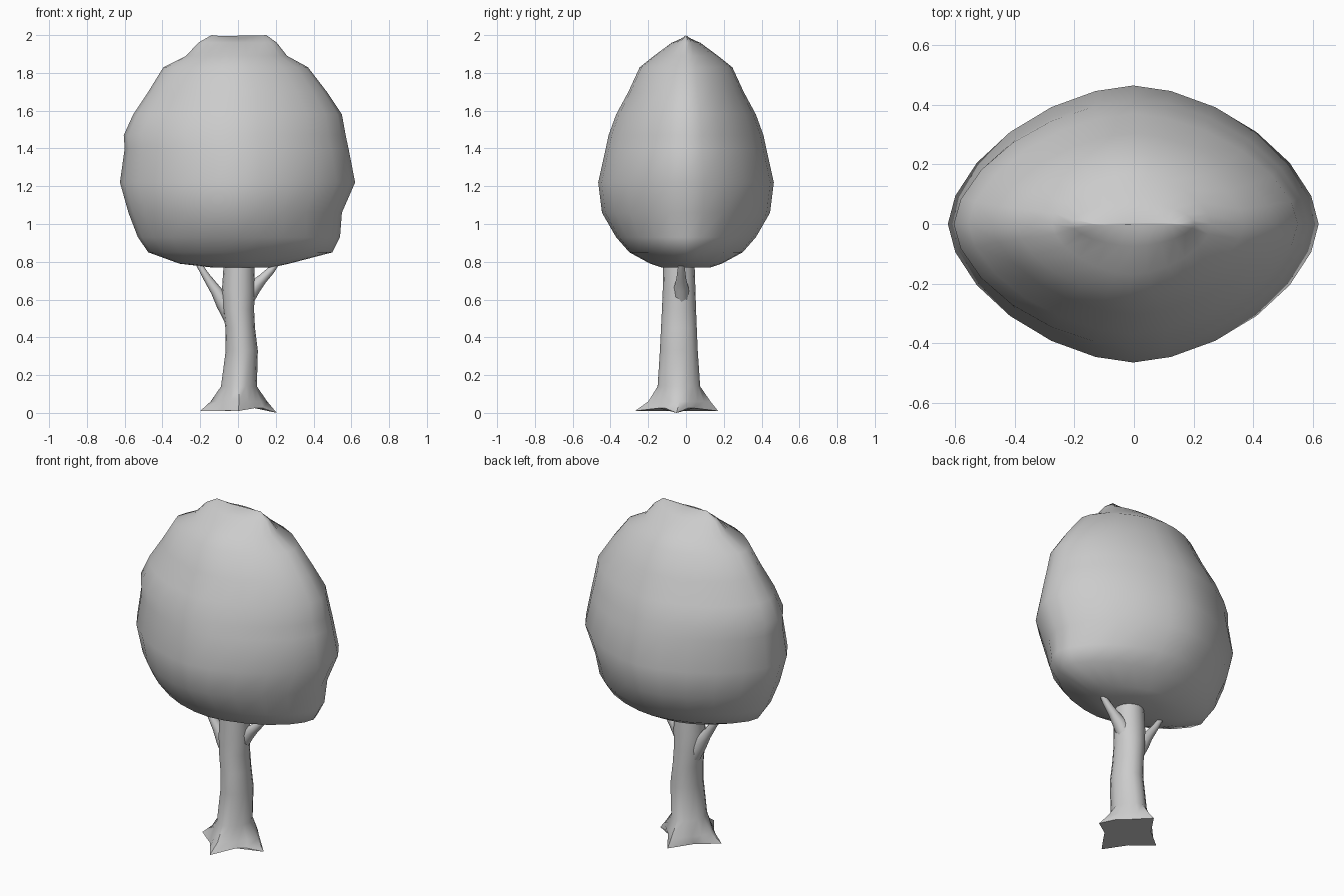
import bpy, bmesh, math
from mathutils import Vector

if "Cube" in bpy.data.objects:
    bpy.data.objects.remove(bpy.data.objects["Cube"])


def loft(name, rings, angle):
    """Skin a stack of equal-length point rings and cap both ends."""
    bm = bmesh.new()
    rows = [[bm.verts.new(p) for p in r] for r in rings]
    n = len(rows[0])
    for a, b in zip(rows, rows[1:]):
        for i in range(n):
            j = (i + 1) % n
            bm.faces.new((a[i], a[j], b[j], b[i]))
    bm.faces.new(rows[0][::-1])
    bm.faces.new(rows[-1])
    bmesh.ops.recalc_face_normals(bm, faces=bm.faces[:])
    mesh = bpy.data.meshes.new(name)
    bm.to_mesh(mesh)
    bm.free()
    obj = bpy.data.objects.new(name, mesh)
    bpy.context.collection.objects.link(obj)
    bpy.ops.object.select_all(action='DESELECT')
    obj.select_set(True)
    bpy.context.view_layer.objects.active = obj
    bpy.ops.object.shade_smooth_by_angle(angle=math.radians(angle))
    return obj


def spow(v, e):
    return math.copysign(abs(v) ** e, v)


# Crown: z, left x, right x, half depth; sections are lens-like ovals
crown = [
    (0.77, -0.14, 0.18, 0.13), (0.79, -0.31, 0.27, 0.19),
    (0.85, -0.475, 0.50, 0.30), (0.93, -0.53, 0.54, 0.37),
    (1.06, -0.58, 0.55, 0.445), (1.22, -0.625, 0.62, 0.465),
    (1.40, -0.60, 0.585, 0.425), (1.47, -0.605, 0.57, 0.41),
    (1.58, -0.555, 0.55, 0.37), (1.70, -0.475, 0.47, 0.305),
    (1.83, -0.395, 0.37, 0.245), (1.89, -0.275, 0.26, 0.17),
    (1.96, -0.21, 0.205, 0.075), (2.0, -0.14, 0.15, 0.005),
]
SIDES = 24
rings = []
for z, xl, xr, d in crown:
    ring = []
    for i in range(SIDES):
        t = 2 * math.pi * i / SIDES
        c, s = spow(math.cos(t), 1.18), spow(math.sin(t), 1.18)
        dip = 0.015 * (1 - abs(c)) if z == 2.0 else 0
        ring.append(((xl + xr) / 2 + c * (xr - xl) / 2, s * d, z - dip))
    rings.append(ring)
loft("crown", rings, 60)

# Trunk: z, x min, x max, y min, y max, pinch between the four roots
trunk = [
    (0.01, -0.20, 0.205, -0.27, 0.17, 0.40), (0.06, -0.145, 0.155, -0.20, 0.13, 0.20),
    (0.14, -0.09, 0.10, -0.15, 0.075, 0.04), (0.33, -0.065, 0.105, -0.138, 0.062, 0),
    (0.45, -0.067, 0.09, -0.132, 0.057, 0), (0.55, -0.08, 0.085, -0.127, 0.053, 0),
    (0.65, -0.085, 0.09, -0.123, 0.05, 0), (0.80, -0.075, 0.085, -0.12, 0.045, 0),
]
rings = []
for z, x0, x1, y0, y1, pinch in trunk:
    ring = []
    for i in range(16):
        t = 2 * math.pi * i / 16
        k = 1 - pinch * abs(math.sin(2 * t)) ** 0.8
        foot = 0.01 * math.cos(t) + 0.008 * abs(math.sin(2 * t)) if z < 0.05 else 0
        ring.append(((x0 + x1) / 2 + k * math.cos(t) * (x1 - x0) / 2,
                     (y0 + y1) / 2 + k * math.sin(t) * (y1 - y0) / 2,
                     z - foot if foot > 0 and t == 0 else z + max(foot, 0)))
    rings.append(ring)
loft("trunk", rings, 50)


def branch(name, path):
    """Tapered round limb along (x, z, radius) points."""
    rings = []
    for i, (x, z, r) in enumerate(path):
        a, b = path[max(i - 1, 0)], path[min(i + 1, len(path) - 1)]
        d = Vector((b[0] - a[0], 0, b[1] - a[1])).normalized()
        side = Vector((d.z, 0, -d.x))
        rings.append([Vector((x, -0.025, z)) + r * (math.cos(t) * side + math.sin(t) * Vector((0, 1, 0)))
                      for t in (2 * math.pi * k / 8 for k in range(8))])
    loft(name, rings, 60)


# Side branches
branch("left_branch", [(-0.03, 0.50, 0.045), (-0.075, 0.58, 0.042), (-0.115, 0.645, 0.03),
                       (-0.17, 0.725, 0.02), (-0.215, 0.80, 0.014)])
branch("right_branch", [(0.04, 0.60, 0.045), (0.085, 0.665, 0.038), (0.13, 0.71, 0.026),
                        (0.175, 0.755, 0.02), (0.21, 0.80, 0.014)])
